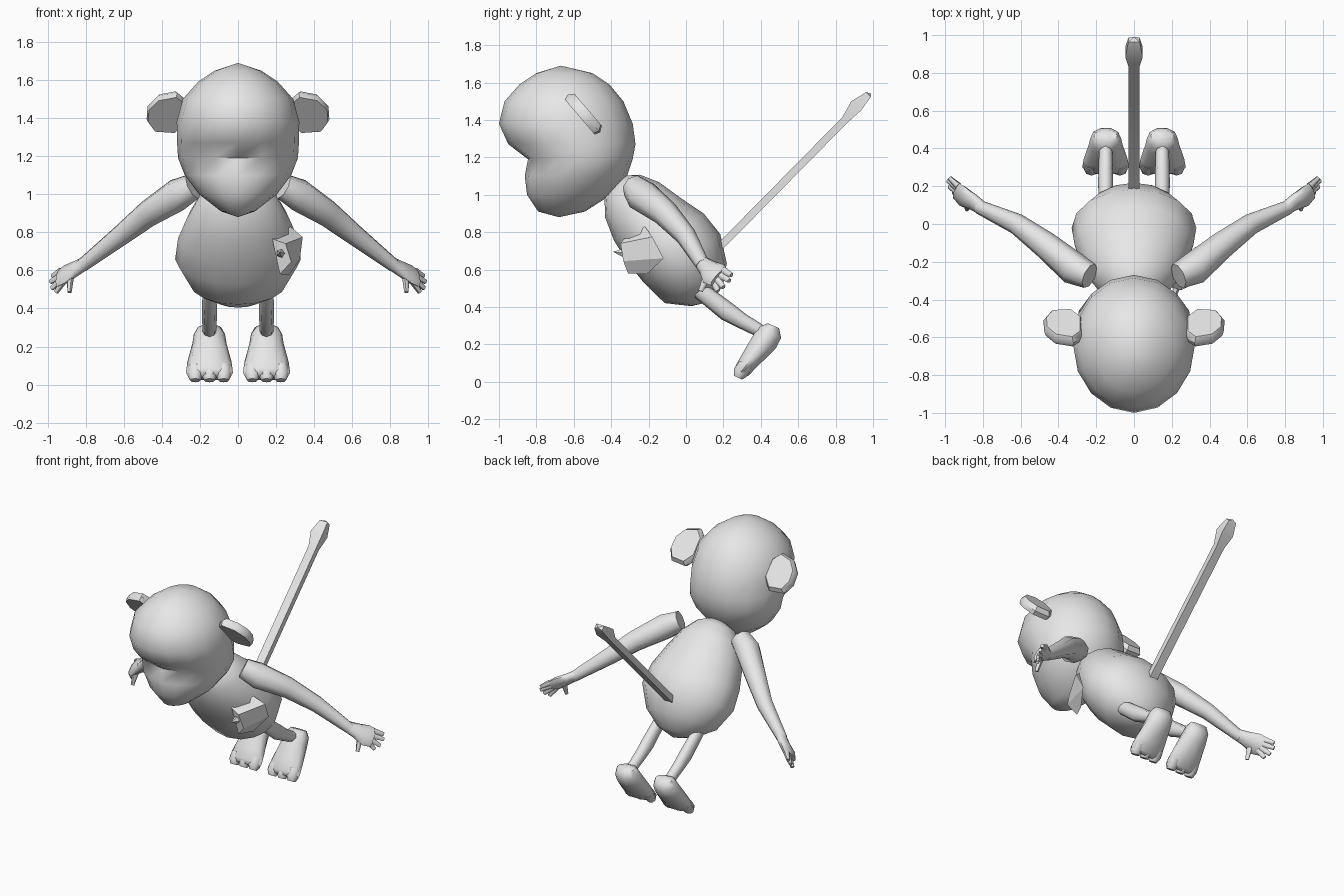
import bpy, bmesh, math
from mathutils import Vector as V

if "Cube" in bpy.data.objects:
    bpy.data.objects.remove(bpy.data.objects["Cube"])

mat = bpy.data.materials.new("plain_grey")
mat.diffuse_color = (0.8, 0.8, 0.8, 1)
mat.use_nodes = True
mat.node_tree.nodes["Principled BSDF"].inputs["Base Color"].default_value = mat.diffuse_color


def finish(name, bm, mirror=False, angle=60):
    bmesh.ops.recalc_face_normals(bm, faces=bm.faces[:])
    me = bpy.data.meshes.new(name)
    bm.to_mesh(me)
    bm.free()
    me.materials.append(mat)
    ob = bpy.data.objects.new(name, me)
    bpy.context.collection.objects.link(ob)
    bpy.ops.object.select_all(action='DESELECT')
    ob.select_set(True)
    bpy.context.view_layer.objects.active = ob
    bpy.ops.object.shade_smooth_by_angle(angle=math.radians(angle))
    if mirror:
        m = ob.modifiers.new("Mirror", 'MIRROR')
        m.use_mirror_merge = False
    return ob


def loft(bm, rings, n, start=None, end=None, phase=0.0):
    """Skin rings of (centre, u vector, v vector); close with tips or caps."""
    loops = []
    for c, u, v in rings:
        angs = [2 * math.pi * (i + phase) / n for i in range(n)]
        loops.append([bm.verts.new(c + u * math.cos(a) + v * math.sin(a)) for a in angs])
    for a, b in zip(loops, loops[1:]):
        for i in range(n):
            j = (i + 1) % n
            bm.faces.new((a[i], a[j], b[j], b[i]))
    for loop, tip in ((loops[0], start), (loops[-1], end)):
        if tip is None:
            bm.faces.new(loop)
        else:
            t = bm.verts.new(tip)
            for i in range(n):
                bm.faces.new((loop[i], loop[(i + 1) % n], t))


def limb(bm, path, n, side, phase=0.0, start=None, end=None):
    """Tube along points (x, y, z, half width along side, half thickness)."""
    pts = [V(p[:3]) for p in path]
    rings = []
    for i, p in enumerate(path):
        d = (pts[min(i + 1, len(pts) - 1)] - pts[max(i - 1, 0)]).normalized()
        u = V(side)
        u = (u - d * u.dot(d)).normalized()
        rings.append((pts[i], u * p[3], d.cross(u) * p[4]))
    loft(bm, rings, n, start, end, phase)


def egg(name, rows, origin, axis, front, tips):
    """Lofted body: rows of (height, front depth, back depth, half width)."""
    rings = []
    for t, f, b, w in rows:
        rings.append((origin + axis * t + front * (f + b) / 2,
                      V((w, 0, 0)), front * (b - f) / 2))
    bm = bmesh.new()
    ends = [origin + axis * t + front * s for t, s in tips]
    loft(bm, rings, 16, *ends)
    finish(name, bm)


# Head with brow and muzzle
egg("head", [(0.91, -.79, -.54, .09), (1.0, -.85, -.40, .205), (1.10, -.862, -.315, .28),
             (1.19, -.845, -.285, .315), (1.27, -.95, -.27, .32), (1.38, -1.0, -.285, .322),
             (1.50, -.97, -.335, .29), (1.59, -.89, -.41, .21), (1.65, -.80, -.50, .12)],
    V((0, 0, 0)), V((0, 0, 1)), V((0, 1, 0)), [(0.88, -.68), (1.69, -.67)])

# Leaning body
egg("body", [(-.36, -.08, .12, .13), (-.27, -.19, .205, .25), (-.12, -.225, .26, .33),
             (.02, -.24, .245, .315), (.16, -.237, .185, .27), (.29, -.21, .135, .21),
             (.38, -.155, .07, .13)],
    V((0, -.1, .75)), V((0, -.54, .84)), V((0, .84, .54)), [(-.40, .03), (.43, -.02)])

# Ears: tilted discs with a narrower rear face
outline = [(.27, -.07), (.32, -.125), (.42, -.10), (.475, -.03),
           (.48, .06), (.44, .13), (.33, .14), (.27, .07)]
bm = bmesh.new()
slope, normal = V((0, .65, -.76)), V((0, .76, .65))
layers = []
for off, k in ((-.03, .93), (0, 1.0), (.03, .85)):
    layers.append([bm.verts.new(V((.37 + (x - .37) * k, -.55, 1.44)) + slope * q * k + normal * off)
                   for x, q in outline])
for a, b in zip(layers, layers[1:]):
    for i in range(8):
        j = (i + 1) % 8
        bm.faces.new((a[i], a[j], b[j], b[i]))
bm.faces.new(layers[0])
bm.faces.new(layers[-1])
finish("ear", bm, True, 45)

# Arms
bm = bmesh.new()
limb(bm, [(.235, -.275, 1.04, .07, .07), (.32, -.235, .995, .09, .085), (.47, -.11, .90, .072, .072),
          (.62, 0, .78, .056, .056), (.82, .09, .625, .038, .036)], 8, (0, .8, .6))
finish("arm", bm, True)

# Hands: flat palm, four fingers and a thumb
bm = bmesh.new()
limb(bm, [(.80, .08, .64, .038, .034), (.85, .115, .61, .052, .032),
          (.905, .145, .58, .072, .03), (.94, .175, .56, .064, .022)], 8, (.05, .8, .55))
fingers = [((.93, .20, .595), (.975, .243, .57)), ((.93, .185, .57), (.985, .232, .54)),
           ((.93, .165, .55), (.978, .20, .505)), ((.92, .145, .54), (.955, .17, .485)),
           ((.88, .11, .56), (.885, .078, .485))]
for a, b in fingers:
    limb(bm, [(*a, .021, .019), (*b, .013, .012)], 6, (.05, .8, .55))
finish("hand", bm, True)

# Legs
bm = bmesh.new()
limb(bm, [(.15, .06, .50, .036, .046), (.15, .22, .375, .04, .052),
          (.15, .30, .325, .038, .042), (.15, .40, .27, .035, .035)], 8, (1, 0, 0))
finish("leg", bm, True)

# Feet, heel to toe, with three toes
bm = bmesh.new()
limb(bm, [(.15, .467, .30, .062, .035), (.15, .452, .265, .082, .068), (.15, .42, .215, .09, .074),
          (.15, .345, .12, .116, .056), (.15, .30, .06, .124, .046), (.15, .285, .04, .105, .03)],
     10, (1, 0, 0))
for x in (.075, .15, .225):
    limb(bm, [(x, .32, .09, .04, .04), (x, .29, .048, .041, .04), (x, .278, .022, .028, .024)],
         8, (1, 0, 0))
finish("foot", bm, True)

# Straight square tail with a flared tip
bm = bmesh.new()
r = math.sqrt(2)
limb(bm, [(0, y, z, w * r, h * r) for y, z, w, h in
          ((.15, .69, .03, .02), (.85, 1.40, .03, .02), (.91, 1.475, .046, .036), (.975, 1.535, .03, .018))],
     4, (1, 0, 0), .5, None, V((0, .99, 1.54)))
finish("tail", bm, angle=30)

# Faceted block with a small spike on one side of the belly
bm = bmesh.new()
front = [bm.verts.new(p) for p in ((.18, -.33, .765), (.25, -.35, .74), (.28, -.335, .645), (.22, -.31, .58))]
back = [bm.verts.new(p) for p in ((.275, -.22, .83), (.34, -.18, .775), (.325, -.12, .66), (.27, -.21, .575))]
bm.faces.new(front)
bm.faces.new(back)
for i in range(4):
    j = (i + 1) % 4
    bm.faces.new((front[i], front[j], back[j], back[i]))
limb(bm, [(.225, -.32, .69, .025, .025), (.222, -.345, .69, .02, .02)], 5, (1, 0, 0),
     end=V((.22, -.39, .695)))
finish("belly_block", bm, angle=10)
